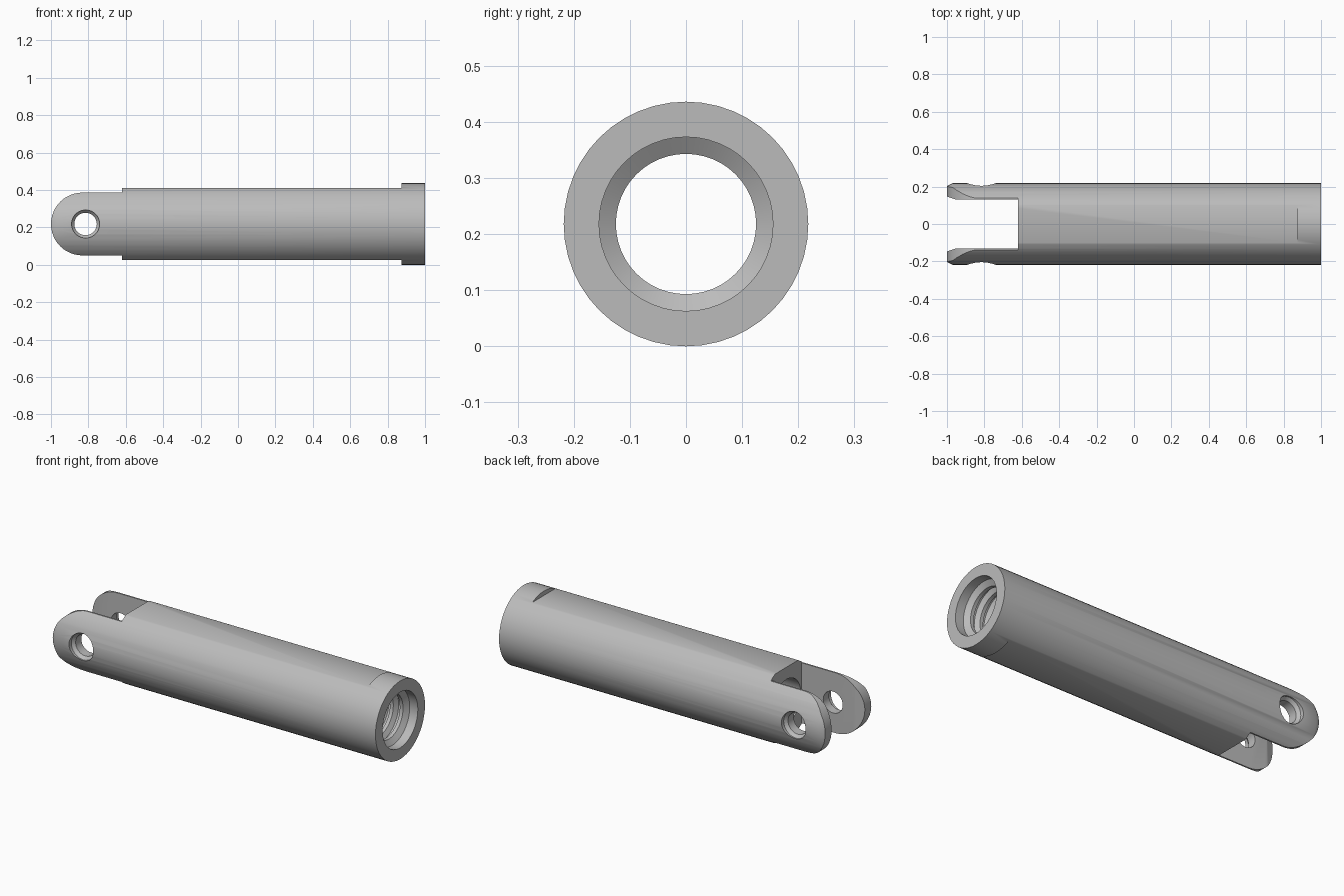
import bpy, bmesh, math
from mathutils import Matrix, Vector

if "Cube" in bpy.data.objects:
    bpy.data.objects.remove(bpy.data.objects["Cube"], do_unlink=True)

R = 0.218            # outer radius, also the height of the axis
ARM_H, FLAT_H = 0.168, 0.193
SHOULDER, COLLAR = -0.62, 0.875

steel = bpy.data.materials.new("plain grey steel")
steel.use_nodes = True
grey = (0.5, 0.5, 0.5, 1)
steel.diffuse_color = grey
steel.node_tree.nodes["Principled BSDF"].inputs["Base Color"].default_value = grey


def make_object(name, bm, matrix=Matrix()):
    bmesh.ops.transform(bm, matrix=matrix, verts=bm.verts)
    bmesh.ops.recalc_face_normals(bm, faces=bm.faces)
    mesh = bpy.data.meshes.new(name)
    bm.to_mesh(mesh)
    bm.free()
    mesh.materials.append(steel)
    obj = bpy.data.objects.new(name, mesh)
    bpy.context.collection.objects.link(obj)
    return obj


def lathe(name, profile, sides, matrix):
    """Turn a closed (x, radius) profile around the x axis."""
    bm = bmesh.new()
    rings = []
    for i in range(sides):
        a = math.tau * i / sides
        rings.append([bm.verts.new((x, r * math.cos(a), r * math.sin(a))) for x, r in profile])
    n = len(profile)
    for i in range(sides):
        a, b = rings[i], rings[(i + 1) % sides]
        for j in range(n):
            k = (j + 1) % n
            bm.faces.new((a[j], a[k], b[k], b[j]))
    bmesh.ops.remove_doubles(bm, verts=bm.verts, dist=1e-6)
    bmesh.ops.dissolve_degenerate(bm, edges=bm.edges, dist=1e-6)
    return make_object(name, bm, matrix)


def prism(name, points, direction, matrix):
    bm = bmesh.new()
    face = bm.faces.new([bm.verts.new(p) for p in points])
    ext = bmesh.ops.extrude_face_region(bm, geom=[face])
    moved = [v for v in ext["geom"] if isinstance(v, bmesh.types.BMVert)]
    bmesh.ops.translate(bm, verts=moved, vec=Vector(direction))
    return make_object(name, bm, matrix)


def cut(target, cutter, operation):
    cutter.hide_render = True
    mod = target.modifiers.new(cutter.name, "BOOLEAN")
    mod.object, mod.operation, mod.solver = cutter, operation, "EXACT"
    bpy.context.view_layer.objects.active = target
    bpy.ops.object.modifier_apply(modifier=mod.name)
    bpy.data.objects.remove(cutter, do_unlink=True)


axis = Matrix.Translation((0, 0, R))

# Tube with a counterbored, threaded mouth
profile = [(-1, 0.125), (-1, 0.203), (-0.97, R), (1, R), (1, 0.155), (0.95, 0.155)]
x = 0.93
for groove in range(8):
    profile += [(x, 0.125), (x - 0.02, 0.125), (x - 0.035, 0.15), (x - 0.045, 0.15)]
    x -= 0.06
profile.append((x, 0.125))
body = lathe("clevis_tube", profile, 48, axis)

# Side outline: collar, flats, and rounded arms
half = [(1.1, 0.3), (COLLAR, 0.3), (COLLAR, FLAT_H), (SHOULDER, FLAT_H), (SHOULDER, ARM_H)]
for i in range(13):
    a = math.pi / 2 * (1 + i / 12)
    half.append((ARM_H - 1 + ARM_H * math.cos(a), ARM_H * math.sin(a)))
outline = half + [(px, -pz) for px, pz in reversed(half[:-1])]
cut(body, prism("side_outline", [(px, -0.4, pz) for px, pz in outline], (0, 0.8, 0), axis), "INTERSECT")

# Slot between the arms, flared at its open end
slot = [(SHOULDER, 0.13), (-0.95, 0.13), (-1.01, 0.15)]
slot += [(px, -py) for px, py in reversed(slot)]
cut(body, prism("fork_slot", [(px, py, -0.3) for px, py in slot], (0, 0, 0.6), axis), "DIFFERENCE")

# Cross pin hole with countersunk mouths
pin = [(-0.3, 0), (-0.3, 0.075), (-0.197, 0.075), (-0.18, 0.06)]
pin += [(-px, r) for px, r in reversed(pin)]
turn = Matrix.Translation((-0.815, 0, R)) @ Matrix.Rotation(math.pi / 2, 4, "Z")
cut(body, lathe("pin_hole", pin, 32, turn), "DIFFERENCE")

bpy.ops.object.select_all(action="DESELECT")
body.select_set(True)
bpy.context.view_layer.objects.active = body
bpy.ops.object.shade_smooth_by_angle(angle=math.radians(30))
